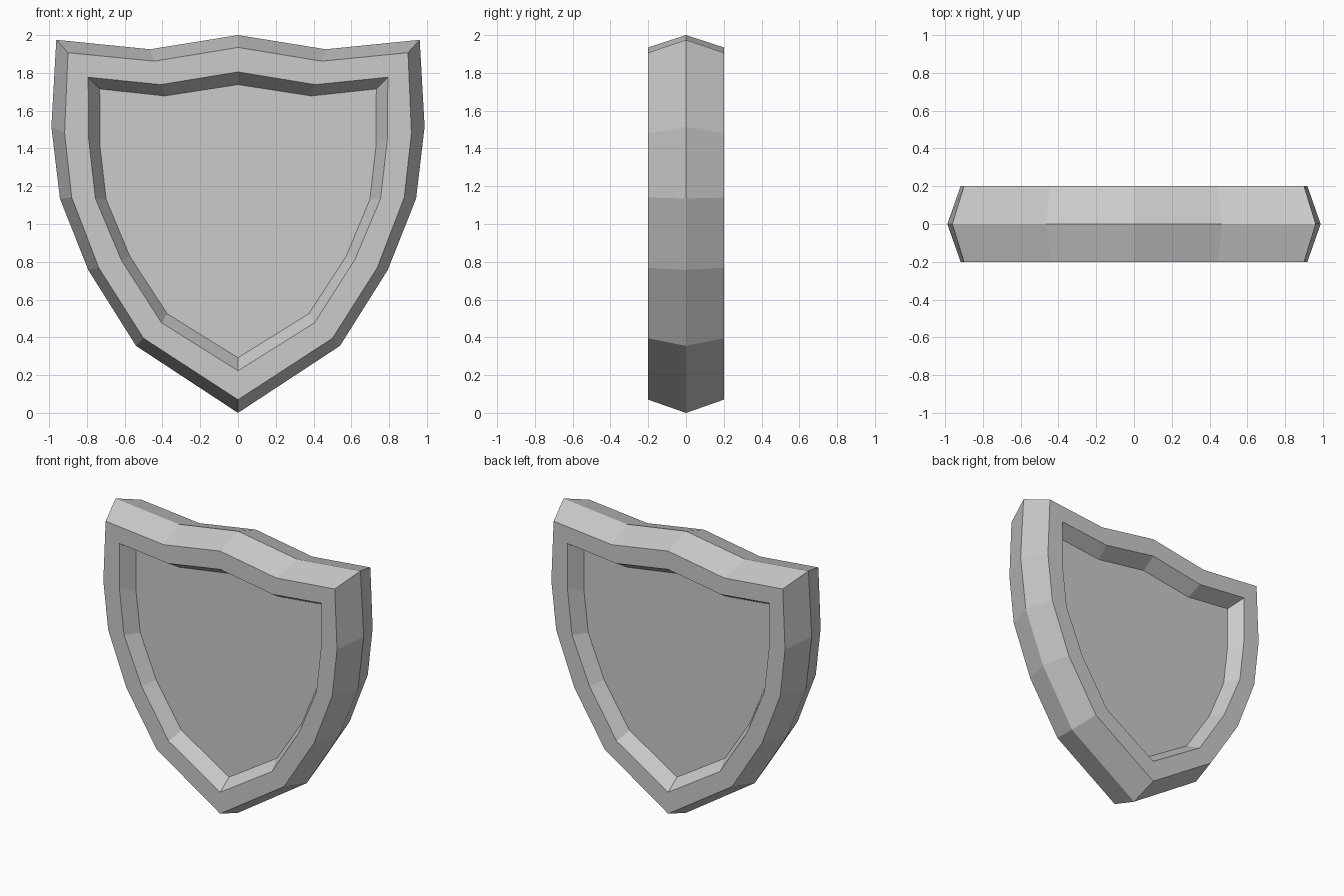
import bpy, bmesh

if "Cube" in bpy.data.objects:
    bpy.data.objects.remove(bpy.data.objects["Cube"])

# Right-half outlines (x, z), top centre to bottom tip
RIDGE = [(0, 2.0), (.465, 1.925), (.962, 1.975), (.988, 1.515), (.943, 1.135), (.793, .757), (.54, .355), (0, 0)]
FACE = [(0, 1.935), (.443, 1.862), (.9, 1.907), (.918, 1.48), (.88, 1.14), (.737, .768), (.5, .395), (0, .07)]
LIP = [(0, 1.805), (.41, 1.738), (.793, 1.777), (.792, 1.46), (.755, 1.135), (.618, .81), (.405, .477), (0, .223)]
FLOOR = [(0, 1.738), (.388, 1.678), (.732, 1.715), (.731, 1.415), (.698, 1.13), (.573, .83), (.375, .525), (0, .292)]

bm = bmesh.new()


def ring(half, y):
    pts = half + [(-x, z) for x, z in half[-2:0:-1]]
    return [bm.verts.new((x, y, z)) for x, z in pts]


def bridge(a, b):
    n = len(a)
    for i in range(n):
        j = (i + 1) % n
        bm.faces.new((a[i], a[j], b[j], b[i]))


# Ridge around the edge, then the same rim and recessed panel on front and back
ridge = ring(RIDGE, 0)
for side in (-1, 1):
    rings = [ridge, ring(FACE, .2 * side), ring(LIP, .2 * side), ring(FLOOR, .1 * side)]
    for a, b in zip(rings, rings[1:]):
        bridge(a, b)
    bm.faces.new(rings[-1])

bmesh.ops.recalc_face_normals(bm, faces=bm.faces)
mesh = bpy.data.meshes.new("shield")
bm.to_mesh(mesh)
bm.free()
shield = bpy.data.objects.new("shield", mesh)
bpy.context.collection.objects.link(shield)
